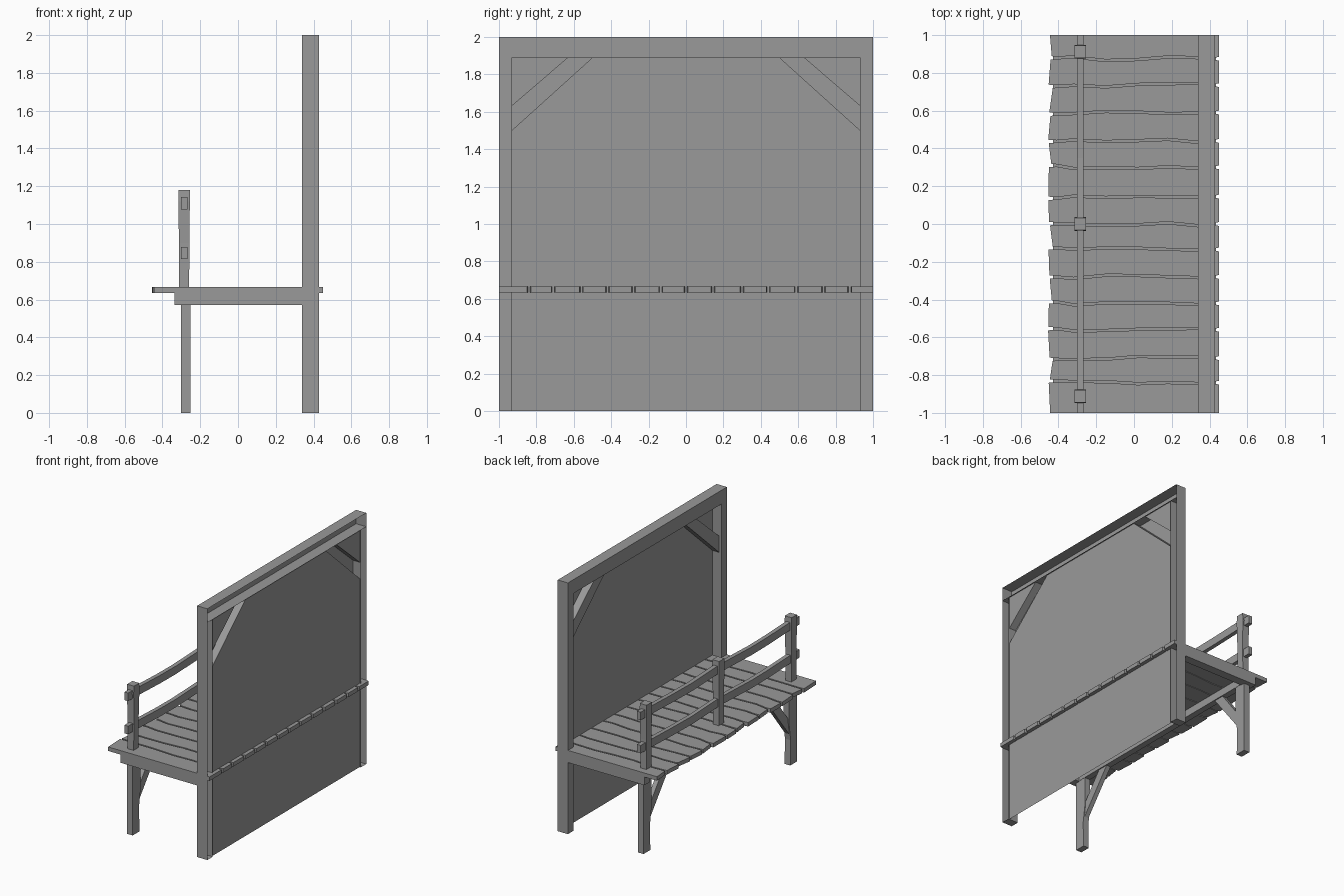
import bpy, bmesh, random

if "Cube" in bpy.data.objects:
    bpy.data.objects.remove(bpy.data.objects["Cube"])

random.seed(4)

# Dark grey wood
wood = bpy.data.materials.new("dark_wood")
wood.diffuse_color = (0.32, 0.32, 0.32, 1)
wood.use_nodes = True
wood.node_tree.nodes["Principled BSDF"].inputs["Base Color"].default_value = wood.diffuse_color


def make(name, verts, faces):
    me = bpy.data.meshes.new(name)
    bm = bmesh.new()
    vs = [bm.verts.new(v) for v in verts]
    for f in faces:
        bm.faces.new([vs[i] for i in f])
    bmesh.ops.recalc_face_normals(bm, faces=bm.faces)
    bm.to_mesh(me)
    bm.free()
    me.materials.append(wood)
    ob = bpy.data.objects.new(name, me)
    bpy.context.collection.objects.link(ob)
    return ob


def prism(name, yz, x0, x1, open_back=False):
    """Polygon in the yz plane extruded along x; the +x side may stay open."""
    n = len(yz)
    verts = [(x0, y, z) for y, z in yz] + [(x1, y, z) for y, z in yz]
    faces = [tuple(range(n))]
    faces += [(i, (i + 1) % n, n + (i + 1) % n, n + i) for i in range(n)]
    if not open_back:
        faces.append(tuple(range(n, 2 * n)))
    return make(name, verts, faces)


def box(name, x0, x1, y0, y1, z0, z1, open_back=False):
    return prism(name, [(y0, z0), (y1, z0), (y1, z1), (y0, z1)], x0, x1, open_back)


def loft(name, rings):
    """Four-cornered rings joined into a solid bar."""
    verts = [v for r in rings for v in r]
    faces = [(0, 1, 2, 3), tuple(range(len(verts) - 4, len(verts)))]
    for k in range(len(rings) - 1):
        a = 4 * k
        faces += [(a + i, a + (i + 1) % 4, a + 4 + (i + 1) % 4, a + 4 + i) for i in range(4)]
    return make(name, verts, faces)


# Wall frame: hollow timbers, open on the back
box("wall_top_beam", 0.34, 0.43, -1, 1, 1.89, 2, True)
for s in (-1, 1):
    ys = sorted((s * 0.932, s))
    box("wall_post", 0.34, 0.43, ys[0], ys[1], 0, 1.89, True)
    prism("wall_corner_brace", [(s * 0.932, 1.5), (s * 0.5, 1.89), (s * 0.63, 1.89), (s * 0.932, 1.63)],
          0.36, 0.42, True)
    make("wall_corner_panel", [(0.42, s * 0.63, 1.89), (0.42, s * 0.932, 1.89), (0.42, s * 0.932, 1.63)],
         [(0, 1, 2)])

# Main wall panel, a sheet with cut upper corners
outline = [(-0.932, 0), (0.932, 0), (0.932, 1.5), (0.5, 1.89), (-0.5, 1.89), (-0.932, 1.5)]
make("wall_panel", [(0.42, y, z) for y, z in outline], [tuple(range(6))])

# Deck planks with wavy edges
bounds = [-1, -0.84, -0.71, -0.56, -0.42, -0.28, -0.135, 0, 0.145, 0.3, 0.44, 0.59, 0.735, 0.875, 1]
xs = [-0.41, -0.32, -0.15, 0.02, 0.18, 0.34, 0.43]
edges = []
for i, b in enumerate(bounds):
    wave = 0 if i in (0, 14) else 1
    edges.append([b + wave * random.uniform(-0.01, 0.01) for _ in xs[:-1]] + [b])
for i in range(14):
    lo, hi = edges[i], edges[i + 1]
    g0 = 0 if i == 0 else 0.006
    g1 = 0 if i == 13 else 0.006
    tips = (-0.44 + random.uniform(-0.015, 0.01), -0.44 + random.uniform(-0.015, 0.01))
    stations = [(tips[0], tips[1], lo[0] + g0 * 1.5, hi[0] - g1 * 1.5)]
    stations += [(x, x, a + g0, b - g1) for x, a, b in zip(xs, lo, hi)]
    stations.append((0.45, 0.45, lo[-1] + g0 * 1.7, hi[-1] - g1 * 1.7))
    loft("deck_plank", [[(xa, a, 0.635), (xb, b, 0.635), (xb, b, 0.667), (xa, a, 0.667)]
                        for xa, xb, a, b in stations])

# Sheet that closes the gaps between the planks
make("deck_underlay", [(-0.43, -1, 0.64), (0.435, -1, 0.64), (0.435, 1, 0.64), (-0.43, 1, 0.64)],
     [(0, 1, 2, 3)])

# Under-deck beams, legs and braces
box("deck_long_beam", -0.3, -0.25, -0.93, 0.93, 0.575, 0.635)
for s in (-1, 1):
    ys = sorted((s * 0.93, s))
    box("deck_end_beam", -0.335, 0.34, ys[0], ys[1], 0.57, 0.645)
    prism("deck_leg", [(s * 0.965, 0), (s * 0.965, 0.6), (s * 0.865, 0.6), (s * 0.865, 0.34),
                       (s * 0.885, 0.2), (s * 0.88, 0)], -0.302, -0.252)
    prism("leg_brace", [(s * 0.875, 0.25), (s * 0.875, 0.36), (s * 0.7, 0.59), (s * 0.61, 0.59)],
          -0.295, -0.258)

# Railing posts, slightly irregular
for y in (-0.912, 0, 0.912):
    loft("railing_post", [[(-0.285 - w, y - d, z), (-0.285 + w, y - d, z),
                           (-0.285 + w, y + d, z), (-0.285 - w, y + d, z)]
                          for z, w, d in ((0.64, 0.026, 0.032), (0.9, 0.028, 0.029),
                                          (1.12, 0.03, 0.036), (1.18, 0.03, 0.033))])

# Sagging rails
for name, z in (("upper_rail", 1.11), ("lower_rail", 0.846)):
    pts = [(-1, 0), (-0.91, 0), (-0.6, -0.012), (-0.4, -0.014), (0, 0),
           (0.35, -0.014), (0.6, -0.01), (0.91, 0), (1, 0)]
    loft(name, [[(-0.301, y, z + d - 0.032), (-0.268, y, z + d - 0.032),
                 (-0.268, y, z + d + 0.032), (-0.301, y, z + d + 0.032)] for y, d in pts])
